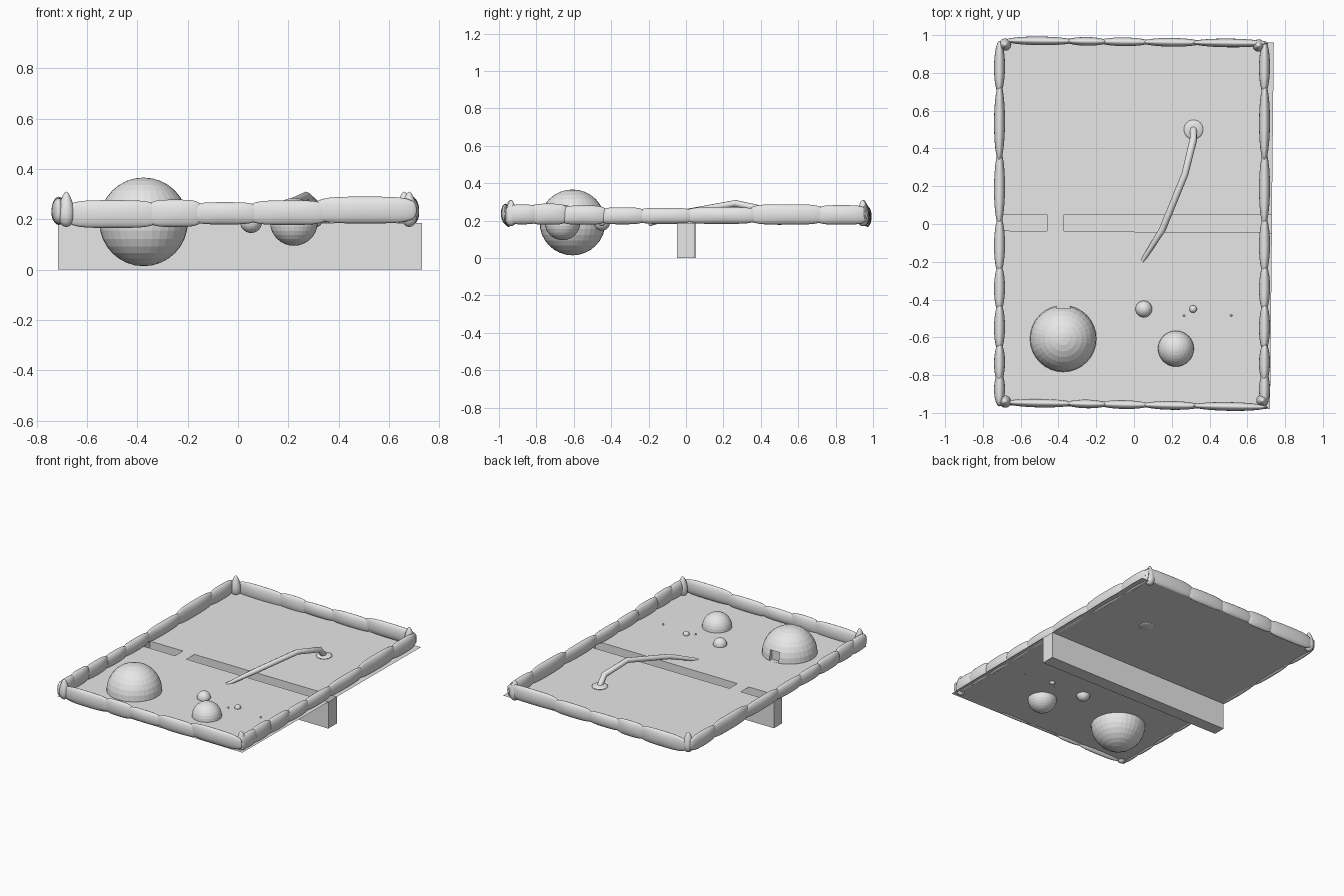
import bpy, bmesh, math
from mathutils import Vector, Matrix

if "Cube" in bpy.data.objects:
    bpy.data.objects.remove(bpy.data.objects["Cube"])

grey = bpy.data.materials.new("plain_grey")
grey.diffuse_color = (0.8, 0.8, 0.8, 1)
grey.use_nodes = True
grey.node_tree.nodes["Principled BSDF"].inputs["Base Color"].default_value = grey.diffuse_color
Z = 0.186  # ground sheet level


def add(name, bm, smooth=False):
    me = bpy.data.meshes.new(name)
    bm.to_mesh(me)
    bm.free()
    me.materials.append(grey)
    ob = bpy.data.objects.new(name, me)
    bpy.context.collection.objects.link(ob)
    for p in me.polygons:
        p.use_smooth = smooth
    return ob


def ball(name, x, y, z, r, flat=1.0, seg=32):
    bm = bmesh.new()
    bmesh.ops.create_uvsphere(bm, u_segments=seg, v_segments=seg // 2, radius=r)
    bmesh.ops.scale(bm, vec=(1, 1, flat), verts=bm.verts)
    bmesh.ops.translate(bm, vec=(x, y, z), verts=bm.verts)
    return add(name, bm)


def stone(name, a, b, width, z0, z1):
    """Long stone: pointed in plan, blunt from the side."""
    a, b = Vector(a), Vector(b)
    half = (b - a).length / 2
    bm = bmesh.new()
    bmesh.ops.create_uvsphere(bm, u_segments=20, v_segments=16, radius=1)
    for v in bm.verts:
        t = v.co.z
        r = math.sqrt(max(0, 1 - t * t))
        c, s = (v.co.x / r, v.co.y / r) if r > 1e-4 else (0, 0)
        blunt = max(0, 1 - t ** 4) ** 0.3
        v.co = (t * half, c * width / 2 * r, s * (z1 - z0) / 2 * blunt)
    ang = math.atan2(b.y - a.y, b.x - a.x)
    mid = (a + b) / 2
    bm.transform(Matrix.Translation((mid.x, mid.y, (z0 + z1) / 2)) @ Matrix.Rotation(ang, 4, 'Z'))
    bmesh.ops.recalc_face_normals(bm, faces=bm.faces)
    return add(name, bm, True)


# Ground sheet, split by the open channel, with a bridge strip across it
def front_y(x): return -0.041 - 0.008 * x
def back_y(x): return 0.049 - 0.003 * x


bm = bmesh.new()
def face(*pts): bm.faces.new([bm.verts.new(p) for p in pts])
L, R = -0.715, 0.73
face((-0.72, -0.96, Z), (0.72, -0.98, Z), (R, front_y(R), Z), (L, front_y(L), Z))
face((L, back_y(L), Z), (R, back_y(R), Z), (0.74, 0.96, Z), (-0.71, 0.97, Z))
face((-0.46, front_y(-0.46), Z), (-0.37, front_y(-0.37), Z),
     (-0.37, back_y(-0.37), Z), (-0.46, back_y(-0.46), Z))
add("ground_sheet", bm)

# Channel: open-topped trough hanging below the sheet
bm = bmesh.new()
rim = [(L, front_y(L)), (R, front_y(R)), (R, back_y(R)), (L, back_y(L))]
low = [bm.verts.new((x, y, 0)) for x, y in rim]
top = [bm.verts.new((x, y, Z)) for x, y in rim]
bm.faces.new(low[::-1])
for i in range(4):
    j = (i + 1) % 4
    bm.faces.new((low[i], low[j], top[j], top[i]))
add("channel", bm)

# Large dome with a doorway notch at the back
dome = ball("large_dome", -0.375, -0.607, 0.19, 0.176)
bm = bmesh.new()
bmesh.ops.create_cube(bm, size=1)
bmesh.ops.scale(bm, vec=(0.07, 0.10, 0.07), verts=bm.verts)
bmesh.ops.translate(bm, vec=(-0.375, -0.41, 0.222), verts=bm.verts)
cutter = add("doorway_cutter", bm)
mod = dome.modifiers.new("doorway", 'BOOLEAN')
mod.object = cutter
mod.operation = 'DIFFERENCE'
mod.solver = 'EXACT'
bpy.context.view_layer.objects.active = dome
bpy.ops.object.modifier_apply(modifier=mod.name)
bpy.data.objects.remove(cutter)

# Smaller balls sunk into the sheet
ball("medium_dome", 0.222, -0.66, 0.19, 0.095)
ball("small_dome", 0.052, -0.45, 0.19, 0.044)
ball("pebble", 0.313, -0.45, 0.19, 0.02)
ball("speck_left", 0.265, -0.485, 0.19, 0.006, seg=12)
ball("speck_right", 0.515, -0.485, 0.19, 0.006, seg=12)

# Bent pole standing on a shallow disc
ball("pole_base", 0.315, 0.5, Z + 0.004, 0.051, 0.25)
path = [(0.045, -0.195, 0.18, 0.6), (0.15, -0.03, 0.238, 1), (0.27, 0.265, 0.292, 1),
        (0.315, 0.45, 0.25, 1.1), (0.315, 0.5, 0.19, 1.1)]
cu = bpy.data.curves.new("bent_pole", 'CURVE')
cu.dimensions = '3D'
cu.bevel_depth = 0.018
cu.bevel_resolution = 2
cu.use_fill_caps = True
sp = cu.splines.new('POLY')
sp.points.add(len(path) - 1)
for p, (x, y, z, r) in zip(sp.points, path):
    p.co = (x, y, z, 1)
    p.radius = r
cu.materials.append(grey)
pole = bpy.data.objects.new("bent_pole", cu)
bpy.context.collection.objects.link(pole)

# Border stones along the front and back
for i, (x0, x1, z0, z1) in enumerate([
        (-0.685, -0.31, 0.166, 0.276), (-0.36, -0.14, 0.17, 0.278), (-0.19, 0.085, 0.18, 0.268),
        (0.04, 0.36, 0.178, 0.275), (0.30, 0.71, 0.184, 0.29)]):
    def fy(x): return -0.957 - 0.018 * x
    def by(x): return 0.964 - 0.011 * x
    stone(f"front_stone_{i}", (x0, fy(x0), 0), (x1, fy(x1), 0), 0.046, z0, z1)
    stone(f"back_stone_{i}", (x0, by(x0), 0), (x1, by(x1), 0), 0.046, z0, z1)

# Border stones along the two sides
for i, (y0, y1, z0, z1) in enumerate([
        (-0.965, -0.785, 0.18, 0.285), (-0.84, -0.63, 0.178, 0.29), (-0.675, -0.42, 0.178, 0.28),
        (-0.465, -0.215, 0.18, 0.27), (-0.265, 0.04, 0.182, 0.268), (-0.01, 0.39, 0.182, 0.272),
        (0.33, 0.745, 0.178, 0.287), (0.69, 0.97, 0.178, 0.282)]):
    for side, xc in (("left", -0.713), ("right", 0.69)):
        stone(f"{side}_stone_{i}", (xc, y0, 0), (xc + 0.002, y1, 0), 0.058, z0, z1)

# Upright pointed stones at the corners
for i, (x, y) in enumerate([(-0.682, -0.94), (0.68, -0.935), (0.66, 0.945), (-0.682, 0.95)]):
    bm = bmesh.new()
    bmesh.ops.create_uvsphere(bm, u_segments=16, v_segments=12, radius=1)
    for v in bm.verts:
        k = 0.031 * (1 - 0.35 * v.co.z)
        v.co = (x + v.co.x * k, y + v.co.y * k, 0.24 + v.co.z * 0.07)
    add(f"corner_stone_{i}", bm, True)
